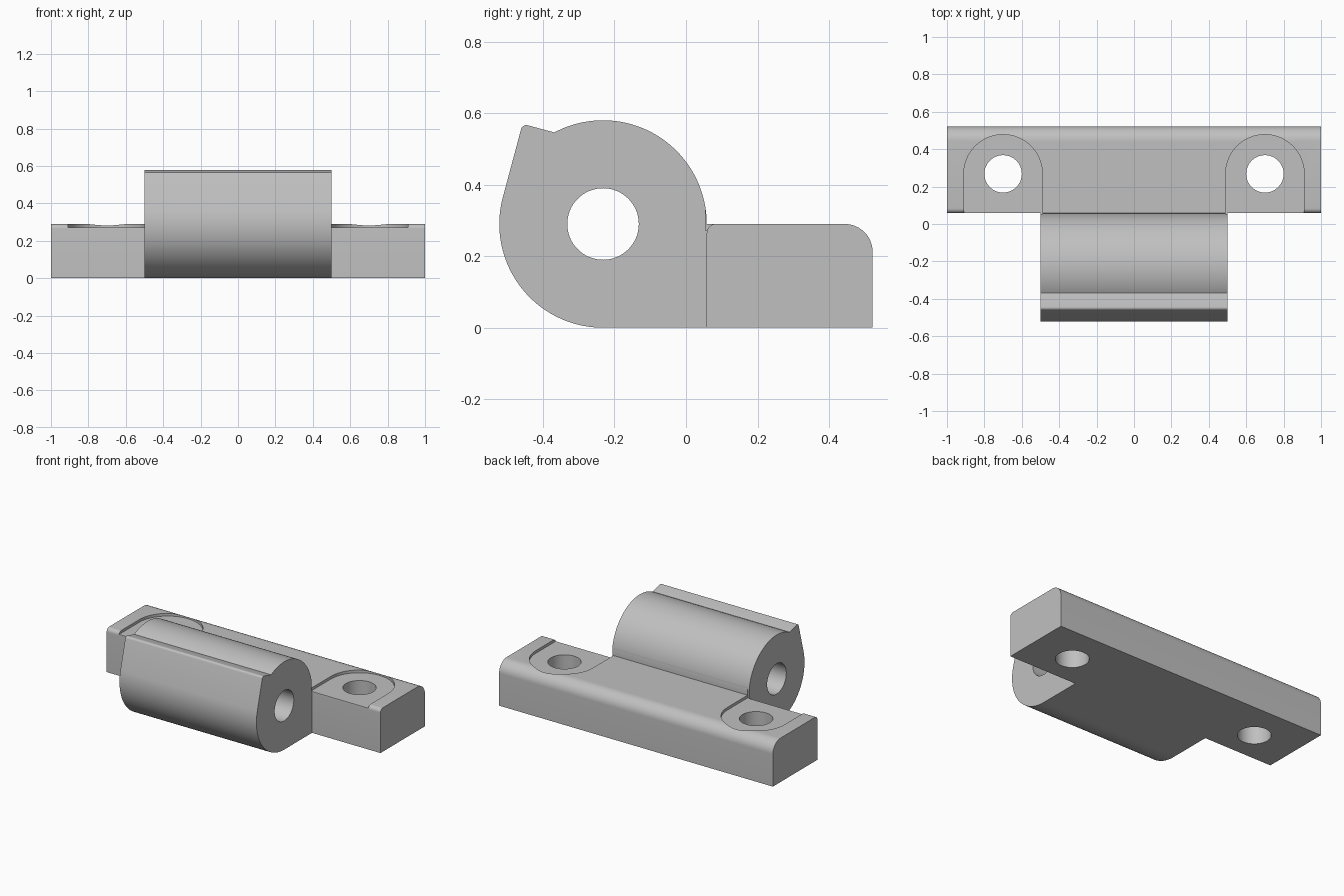
import bpy, bmesh, math
from mathutils import Vector

cube = bpy.data.objects.get("Cube")
if cube:
    bpy.data.objects.remove(cube, do_unlink=True)

grey = bpy.data.materials.new("plain grey")
grey.use_nodes = True
colour = (0.527, 0.527, 0.527, 1)
grey.diffuse_color = colour
grey.node_tree.nodes["Principled BSDF"].inputs["Base Color"].default_value = colour


def arc(cx, cy, r, start, end, steps):
    """Points on an arc, angles in degrees."""
    angles = [math.radians(start + (end - start) * i / steps) for i in range(steps + 1)]
    return [(cx + r * math.cos(a), cy + r * math.sin(a)) for a in angles]


def prism(name, points, axis, low, high):
    """Extrude a closed outline along x (points are y, z) or z (points are x, y)."""
    place = (lambda p: (low, *p)) if axis == "x" else (lambda p: (*p, low))
    push = Vector((high - low, 0, 0)) if axis == "x" else Vector((0, 0, high - low))
    bm = bmesh.new()
    face = bm.faces.new([bm.verts.new(place(p)) for p in points])
    grown = bmesh.ops.extrude_face_region(bm, geom=[face])["geom"]
    bmesh.ops.translate(bm, vec=push, verts=[v for v in grown if isinstance(v, bmesh.types.BMVert)])
    bmesh.ops.recalc_face_normals(bm, faces=bm.faces)
    mesh = bpy.data.meshes.new(name)
    bm.to_mesh(mesh)
    bm.free()
    mesh.materials.append(grey)
    obj = bpy.data.objects.new(name, mesh)
    bpy.context.collection.objects.link(obj)
    return obj


def combine(target, tool, operation):
    """Apply a boolean and discard the tool."""
    bpy.context.view_layer.objects.active = target
    mod = target.modifiers.new("combine", "BOOLEAN")
    mod.operation, mod.object, mod.solver = operation, tool, "EXACT"
    bpy.ops.object.modifier_apply(modifier=mod.name)
    bpy.data.objects.remove(tool, do_unlink=True)


R = 0.29             # barrel radius, also the base height
CY = -0.232          # barrel axis
FRONT, BACK = CY + R, 0.522

# Mounting base: long bar with rounded top edges
base = (
    [(FRONT, 0), (BACK, 0)]
    + arc(BACK - 0.078, R - 0.078, 0.078, 0, 90, 12)
    + arc(FRONT + 0.025, R - 0.025, 0.025, 90, 180, 8)
)
hinge = prism("hinge_body", base, "x", -1, 1)

# Barrel: round knuckle with a squared, tangent stop lip at the upper front
centre = Vector((CY, R))
lean = Vector((math.sin(math.radians(15)), math.cos(math.radians(15))))
across = Vector((lean.y, -lean.x))
tangent = centre - across * R
lip_foot = Vector(arc(CY, R, R, 118, 118, 1)[0])
corner = tangent + lean * (lip_foot - tangent).dot(lean)
tip = corner + (across - lean) * 0.015
barrel = (
    [(FRONT + 0.04, 0), (FRONT + 0.04, R)]
    + arc(CY, R, R, 0, 118, 48)
    + arc(tip.x, tip.y, 0.015, 75, 165, 6)
    + arc(CY, R, R, 165, 270, 42)
)
combine(hinge, prism("barrel", barrel, "x", -0.5, 0.5), "UNION")

# Pin bore through the barrel
bore = arc(CY, R, 0.1, 0, 360, 64)[:-1]
combine(hinge, prism("pin_bore", bore, "x", -0.6, 0.6), "DIFFERENCE")

# Screw holes and the shallow arched recesses around them
for side in (-1, 1):
    x, y, r = side * 0.7, 0.268, 0.21
    recess = arc(x, y, r, 0, 180, 40) + [(x - r, FRONT - 0.004), (x + r, FRONT - 0.004)]
    combine(hinge, prism("recess", recess, "z", 0.272, 0.4), "DIFFERENCE")
    hole = arc(x, y, 0.1, 0, 360, 64)[:-1]
    combine(hinge, prism("screw_hole", hole, "z", -0.1, 0.4), "DIFFERENCE")

# Smooth curved walls, crisp edges
bpy.ops.object.select_all(action="DESELECT")
hinge.select_set(True)
bpy.context.view_layer.objects.active = hinge
bpy.ops.object.shade_smooth_by_angle(angle=math.radians(20))
